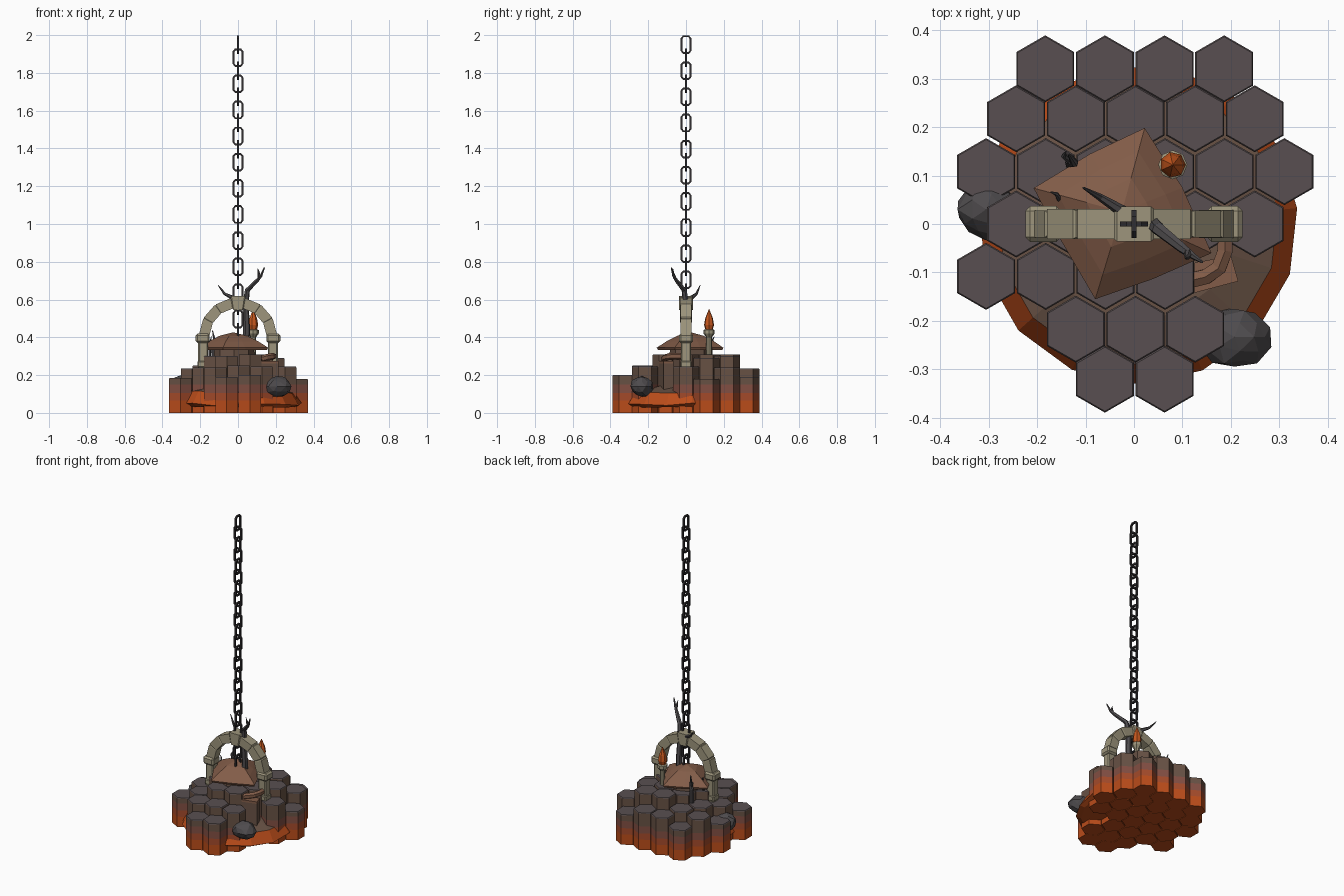
import bpy, bmesh, random
from math import sin, cos, pi, radians
from mathutils import Vector

random.seed(4)
cube = bpy.data.objects.get("Cube")
if cube:
    bpy.data.objects.remove(cube, do_unlink=True)


def material(name, rgb):
    lin = [((c / 255 + 0.055) / 1.055) ** 2.4 for c in rgb] + [1]
    m = bpy.data.materials.new(name)
    m.use_nodes = True
    m.diffuse_color = lin
    m.node_tree.nodes["Principled BSDF"].inputs["Base Color"].default_value = lin
    return m


GREY = material("basalt grey", (88, 79, 81))
BROWN = material("basalt brown", (103, 81, 68))
DUSKY = material("dusky red", (130, 78, 66))
EMBER = material("ember red", (164, 74, 42))
ORANGE = material("molten orange", (186, 76, 26))
STONE = material("pale stone", (157, 149, 124))
HIDE = material("brown hide", (130, 92, 72))
IRON = material("dark iron", (50, 47, 49))
ROCK = material("dark rock", (78, 75, 77))
FLAME = material("flame orange", (200, 88, 30))


def finish(name, bm, mats):
    bmesh.ops.recalc_face_normals(bm, faces=bm.faces)
    me = bpy.data.meshes.new(name)
    bm.to_mesh(me)
    bm.free()
    for m in mats:
        me.materials.append(m)
    ob = bpy.data.objects.new(name, me)
    bpy.context.collection.objects.link(ob)
    return ob


def loft(name, rings, mats, closed=False, rule=None):
    """Skin a row of rings; rule(face) gives a material index."""
    bm = bmesh.new()
    rows = [[bm.verts.new(p) for p in ring] for ring in rings]
    n = len(rows[0])
    pairs = list(zip(rows, rows[1:])) + ([(rows[-1], rows[0])] if closed else [])
    for a, b in pairs:
        for i in range(n):
            j = (i + 1) % n
            bm.faces.new((a[i], a[j], b[j], b[i]))
    if not closed:
        bm.faces.new(rows[0])
        bm.faces.new(rows[-1])
    bm.normal_update()
    bmesh.ops.recalc_face_normals(bm, faces=bm.faces)
    if rule:
        for f in bm.faces:
            f.material_index = rule(f)
    return finish(name, bm, mats)


def ring(x, y, z, r, n, turn=0.0):
    return [(x + r * cos(turn + 2 * pi * i / n), y + r * sin(turn + 2 * pi * i / n), z)
            for i in range(n)]


def lathe(name, x, y, profile, n, mats, turn=0.0, rule=None):
    return loft(name, [ring(x, y, z, r, n, turn) for r, z in profile], mats, rule=rule)


def tube(name, path, radii, n, mat, closed=False, side=(0.3, 1, 0.2)):
    """Sweep an n-sided section along a path."""
    pts = [Vector(p) for p in path]
    rings = []
    for i, p in enumerate(pts):
        if closed:
            t = pts[(i + 1) % len(pts)] - pts[i - 1]
        else:
            t = pts[min(i + 1, len(pts) - 1)] - pts[max(i - 1, 0)]
        u = t.cross(Vector(side)).normalized()
        v = t.cross(u).normalized()
        rings.append([p + radii[i] * (u * cos(a) + v * sin(a))
                      for a in [2 * pi * (k + 0.5) / n for k in range(n)]])
    return loft(name, rings, [mat], closed)


def box(name, c, s, mat, bevel=0.006):
    bm = bmesh.new()
    bmesh.ops.create_cube(bm, size=1)
    for v in bm.verts:
        v.co = Vector(c) + Vector([a * b for a, b in zip(v.co, s)])
    bmesh.ops.bevel(bm, geom=bm.edges[:], offset=bevel, segments=1, affect='EDGES')
    return finish(name, bm, [mat])


# Hexagonal basalt columns, coloured in height bands
def column_rule(f):
    z = f.calc_center_median().z
    if f.normal.z > 0.5:
        return 0
    return 1 if z > 0.15 else 2 if z > 0.105 else 3 if z > 0.065 else 4


P = 0.123
ROWS = [  # y, first x, heights
    (0.32, -0.183, (0.19, 0.235, 0.235, 0.19)),
    (0.217, -0.243, (0.235, 0.25, 0.31, 0.3, 0.24)),
    (0.108, -0.305, (0.18, 0.25, 0.3, 0.31, 0.29, 0.18)),
    (0.0, -0.243, (0.235, 0.3, 0.31, 0.31, 0.245)),
    (-0.108, -0.305, (0.185, 0.24, 0.3, 0.31)),
    (-0.217, -0.12, (0.24, 0.25, 0.245)),
    (-0.32, -0.06, (0.19, 0.2)),
]
for y, x0, heights in ROWS:
    for i, h in enumerate(heights):
        r = 0.069
        prof = [(r, z) for z in (0, 0.065, 0.105, 0.15)] + [(r, h - 0.004), (r - 0.003, h)]
        lathe("basalt_column", x0 + P * i, y, prof, 6,
              [GREY, BROWN, DUSKY, EMBER, ORANGE], pi / 6, column_rule)

# Molten skirt around the columns
skirt = lathe("molten_skirt", 0.008, 0, [(0.30, 0.035), (0.33, 0.045), (0.29, 0.11), (0.2, 0.14)],
              15, [ORANGE, BROWN], 0.1,
              lambda f: 1 if f.calc_center_median().z > 0.115 else 0)
for v in skirt.data.vertices:
    v.co.z += random.uniform(-0.008, 0.008)

# Boulders
for c, s in (((0.207, -0.233, 0.14), (0.076, 0.064, 0.058)),
             ((-0.305, 0.03, 0.14), (0.066, 0.062, 0.055))):
    bm = bmesh.new()
    bmesh.ops.create_icosphere(bm, subdivisions=2, radius=1)
    for v in bm.verts:
        k = random.uniform(0.88, 1.06)
        v.co = Vector(c) + Vector([a * b * k for a, b in zip(v.co, s)])
    bmesh.ops.dissolve_limit(bm, angle_limit=radians(16), verts=bm.verts, edges=bm.edges)
    finish("boulder", bm, [ROCK])

# Hide roof on a short round wall
corners = [(-0.207, 0.074), (-0.09, 0.145), (0.022, 0.198), (0.10, 0.075),
           (0.16, -0.06), (0.04, -0.113), (-0.08, -0.155), (-0.15, -0.035)]
peak = Vector((-0.025, 0.025))
loft("hide_roof", [[(*peak.lerp(Vector(c), k), z) for c in corners]
                   for k, z in ((0.96, 0.332), (1, 0.345), (0.72, 0.378), (0.4, 0.408), (0.04, 0.425))],
     [HIDE])
lathe("hut_wall", -0.02, 0.02, [(0.11, 0.25), (0.105, 0.34)], 8, [BROWN])

# Stone arch: mirrored posts and a ring of wedge blocks
for s in (-1, 1):
    box("arch_post", (s * 0.185, 0, 0.29), (0.052, 0.052, 0.18), STONE)
    box("arch_base", (s * 0.185, 0, 0.258), (0.06, 0.06, 0.035), STONE)
    box("arch_capital", (s * 0.187, 0, 0.395), (0.074, 0.074, 0.05), STONE, 0.01)


def wedge(name, a0, a1, r0, r1, half):
    def cut(a, k):
        m = (r0 + r1) / 2
        d = (r1 - r0) / 2 * k
        return [(r * cos(a), y * k, 0.405 + r * sin(a))
                for r, y in ((m - d, -half), (m + d, -half), (m + d, half), (m - d, half))]
    e = 0.03
    loft(name, [cut(a0, 0.88), cut(a0 + e, 1), cut(a1 - e, 1), cut(a1, 0.88)], [STONE])


edges = [radians(a) for a in (2, 28, 54, 81)]
for a, b in zip(edges, edges[1:]):
    for lo, hi in ((a, b), (pi - b, pi - a)):
        wedge("arch_block", lo, hi, 0.15, 0.206, random.uniform(0.027, 0.031))
wedge("keystone", radians(79), radians(101), 0.142, 0.218, 0.036)

# Hanging chain: links turned by a quarter alternately
LINK = [(0.014, 0.044), (0.024, 0.032), (0.024, -0.032), (0.014, -0.044),
        (-0.014, -0.044), (-0.024, -0.032), (-0.024, 0.032), (-0.014, 0.044)]
for i in range(23):
    z = 1.95 - 0.0692 * i
    across_y = i % 2 == 0
    path = [(0, w, z + h) if across_y else (w, 0, z + h) for w, h in LINK]
    tube("chain_link", path, [0.0075] * 8, 4, IRON, True, (1, 0, 0) if across_y else (0, 1, 0))

# Dead trunk with bare branches
BRANCHES = [
    ("trunk", [(0.04, 0.01, 0.3), (0.045, 0.005, 0.45), (0.04, 0, 0.58), (0.05, -0.01, 0.65),
               (0.1, -0.05, 0.7), (0.122, -0.066, 0.725), (0.14, -0.078, 0.77)], 0.02),
    ("branch_fork", [(0.112, -0.06, 0.715), (0.11, -0.068, 0.74), (0.105, -0.07, 0.765)], 0.009),
    ("back_branch", [(0.03, 0, 0.58), (-0.03, 0.03, 0.61), (-0.07, 0.055, 0.63),
                     (-0.105, 0.075, 0.675)], 0.014),
    ("dead_stump", [(-0.125, 0.12, 0.24), (-0.13, 0.13, 0.34), (-0.123, 0.125, 0.38),
                    (-0.135, 0.145, 0.435)], 0.015),
    ("stump_twig", [(-0.13, 0.13, 0.36), (-0.145, 0.14, 0.385), (-0.14, 0.15, 0.405)], 0.008),
    ("dead_twig", [(-0.15, 0.035, 0.28), (-0.15, 0.045, 0.36), (-0.16, 0.062, 0.39),
                   (-0.172, 0.066, 0.4)], 0.008),
]
for name, path, r in BRANCHES:
    n = len(path)
    tube(name, path, [r * (1 - 0.85 * (i / (n - 1)) ** 1.5) for i in range(n)], 6, ROCK)

# Torch
TX, TY = 0.08, 0.122
lathe("torch_post", TX, TY, [(0.022, 0.28), (0.015, 0.31), (0.015, 0.4), (0.03, 0.42),
                             (0.03, 0.438), (0.022, 0.442)], 8, [STONE])
lathe("torch_flame", TX, TY, [(0.018, 0.435), (0.027, 0.465), (0.021, 0.5), (0.009, 0.53),
                              (0.001, 0.55)], 7, [FLAME])

# Small hearth: a block with a bent pipe
hearth = [(0.125, -0.142), (0.215, -0.118), (0.2, -0.065), (0.125, -0.08)]
loft("hearth_block", [[(x, y, z) for x, y in hearth] for z in (0.06, 0.262)], [BROWN])
loft("hearth_plate", [[(x, y, z) for x, y in hearth] for z in (0.262, 0.275)], [HIDE])
tube("bent_pipe", [(0.188, -0.005, 0.3), (0.188, -0.055, 0.3), (0.175, -0.09, 0.298),
                   (0.15, -0.108, 0.293), (0.122, -0.115, 0.285)], [0.018] * 5, 6, HIDE,
     side=(0, 0, 1))
